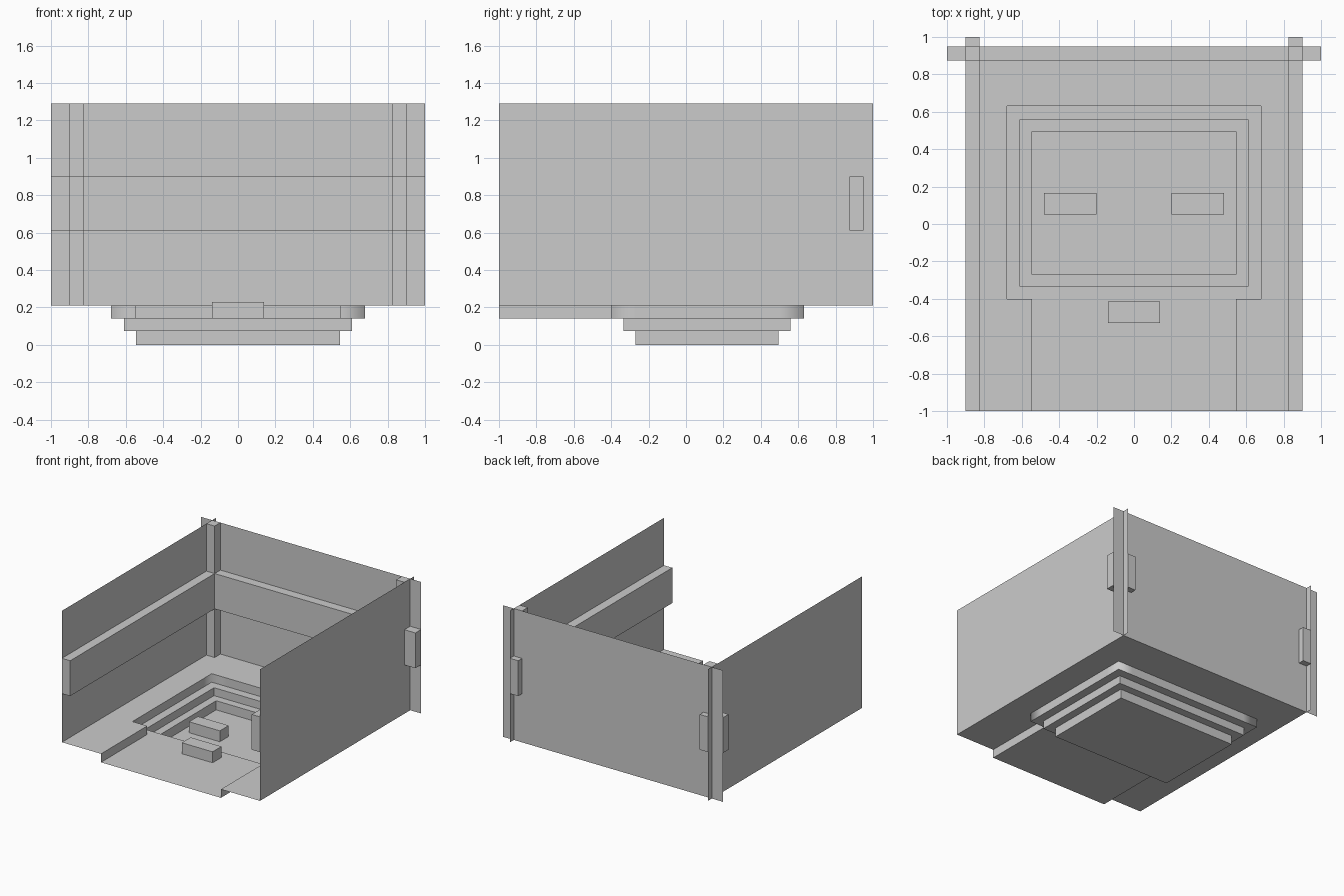
import bpy, bmesh

if "Cube" in bpy.data.objects:
    bpy.data.objects.remove(bpy.data.objects["Cube"])

FLOOR, TOP = 0.21, 1.29
LEVELS = [0.14, 0.075, 0.0]


def finish(name, bm):
    bmesh.ops.remove_doubles(bm, verts=bm.verts, dist=1e-5)
    mesh = bpy.data.meshes.new(name)
    bm.to_mesh(mesh)
    bm.free()
    obj = bpy.data.objects.new(name, mesh)
    bpy.context.collection.objects.link(obj)
    return obj


def face(bm, pts, smooth=False):
    f = bm.faces.new([bm.verts.new(p) for p in pts])
    f.smooth = smooth


def sheet(name, pts):
    bm = bmesh.new()
    face(bm, pts)
    return finish(name, bm)


def box(name, x, y, z):
    bm = bmesh.new()
    bmesh.ops.create_cube(bm, size=1)
    for v in bm.verts:
        v.co = [(r[0] + r[1]) / 2 + c * (r[1] - r[0]) for r, c in zip((x, y, z), v.co)]
    return finish(name, bm)


def rect(hx, y0, y1):
    return [(-hx, y0), (-hx, y1), (hx, y1), (hx, y0)]


def band(bm, path, z0, z1, smooth=False):
    for a, b in zip(path, path[1:]):
        face(bm, [(*a, z0), (*b, z0), (*b, z1), (*a, z1)], smooth)


def ledge(bm, outer, inner, z):
    for i in range(4):
        j = (i + 1) % 4
        face(bm, [(*p, z) for p in (outer[i], inner[i], inner[j], outer[j])])


# Floor with the sunken pit and walkway cut out
outline = [(-0.9, -1), (-0.545, -1), (-0.545, -0.4), (-0.68, -0.4), (-0.68, 0.63)]
half = outline + [(0.68, 0.63), (0.68, -0.4), (0.545, -0.4), (0.545, -1), (0.9, -1),
                  (0.9, 0.95), (-0.9, 0.95)]
sheet("floor", [(x, y, FLOOR) for x, y in reversed(half)])

# Stepped pit, with a softly shaded upper rim
r1, r2, r3 = rect(0.68, -0.4, 0.63), rect(0.61, -0.335, 0.56), rect(0.545, -0.27, 0.495)
bm = bmesh.new()
rim = [(-0.545, -0.4), (-0.68, -0.4), (-0.68, -0.27), (-0.68, 0.495), (-0.68, 0.63),
       (-0.545, 0.63)]
rim += [(-x, y) for x, y in reversed(rim)]
band(bm, rim, FLOOR, LEVELS[0], smooth=True)
ledge(bm, r1, r2, LEVELS[0])
band(bm, r2 + r2[:1], LEVELS[0], LEVELS[1])
ledge(bm, r2, r3, LEVELS[1])
band(bm, r3 + r3[:1], LEVELS[1], LEVELS[2])
face(bm, [(*p, LEVELS[2]) for p in reversed(r3)])
finish("stepped_pit", bm)

# Sunken walkway leading in from the front
bm = bmesh.new()
for x in (-0.545, 0.545):
    band(bm, [(x, -1), (x, -0.4)], FLOOR, LEVELS[0])
face(bm, [(-0.545, -1, LEVELS[0]), (0.545, -1, LEVELS[0]),
          (0.545, -0.4, LEVELS[0]), (-0.545, -0.4, LEVELS[0])])
finish("walkway", bm)

# Thin back wall and its rail
sheet("back_wall", [(-1, 0.95, FLOOR), (1, 0.95, FLOOR), (1, 0.95, TOP), (-1, 0.95, TOP)])
box("back_rail", (-1, 1), (0.875, 0.95), (0.61, 0.9))

# Side walls, rails, corner posts and pit blocks, mirrored
for s, side in ((-1, "left"), (1, "right")):
    x = 0.9 * s
    sheet(side + "_wall", [(x, -1, FLOOR), (x, 1, FLOOR), (x, 1, TOP), (x, -1, TOP)])
    xr = sorted((0.825 * s, x))
    box(side + "_rail", xr, (-1, 1), (0.61, 0.9))
    box(side + "_corner_post", xr, (0.875, 0.95), (FLOOR, TOP))
    box(side + "_block", sorted((0.2 * s, 0.48 * s)), (0.05, 0.165), (0, 0.09))

# Block on the walkway
box("front_block", (-0.14, 0.14), (-0.53, -0.415), (0.14, 0.23))
